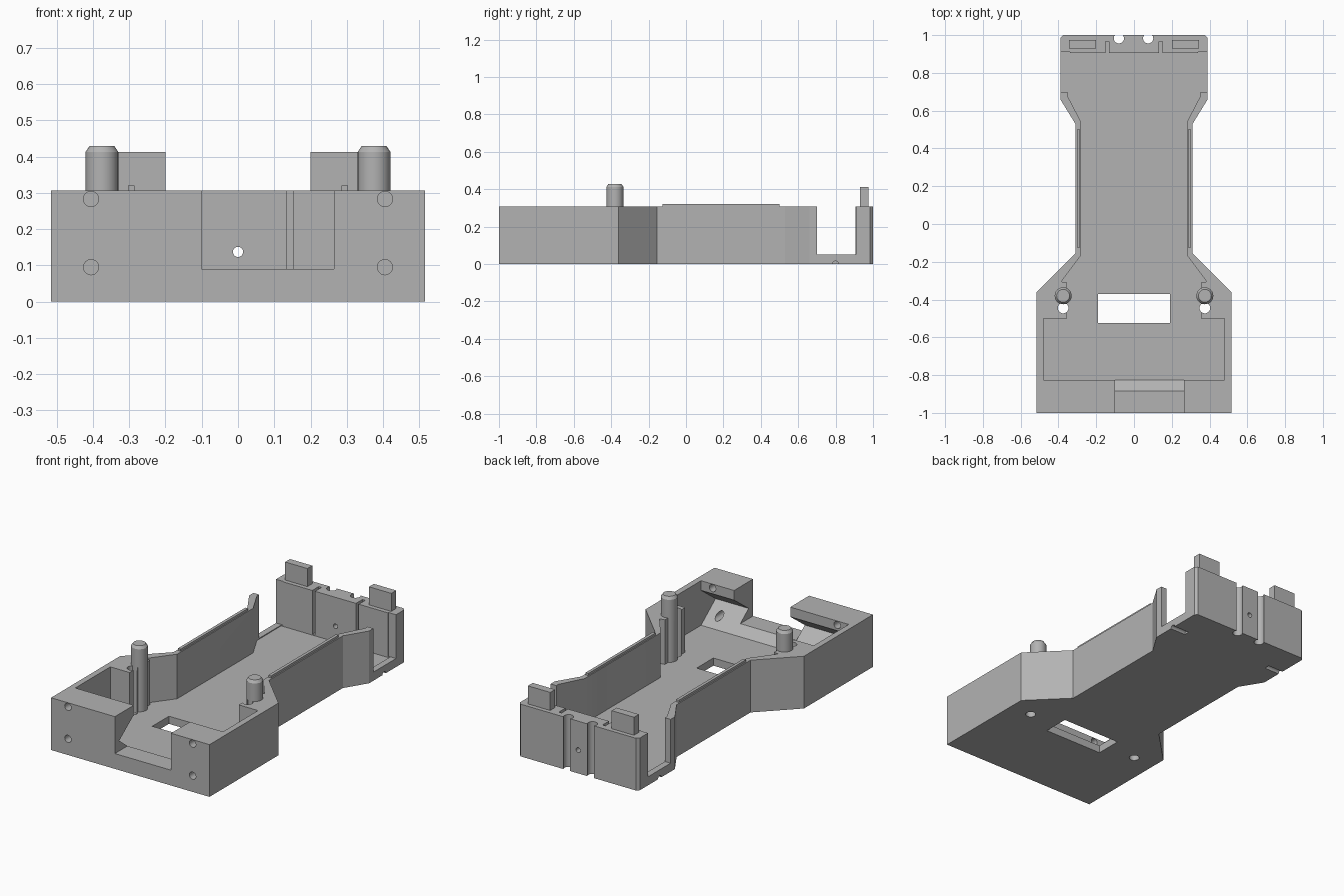
import bpy, bmesh, math
from mathutils import Vector

old = bpy.data.objects.get("Cube")
if old:
    bpy.data.objects.remove(old, do_unlink=True)

grey = bpy.data.materials.new("plain_grey")
grey.use_nodes = True
colour = (0.45, 0.45, 0.45, 1)
grey.diffuse_color = colour
grey.node_tree.nodes["Principled BSDF"].inputs["Base Color"].default_value = colour

FLOOR, RIM = 0.045, 0.307


def make(name, bm):
    bmesh.ops.recalc_face_normals(bm, faces=bm.faces)
    mesh = bpy.data.meshes.new(name)
    bm.to_mesh(mesh)
    bm.free()
    obj = bpy.data.objects.new(name, mesh)
    bpy.context.collection.objects.link(obj)
    mesh.materials.append(grey)
    return obj


def prism(name, points, low, high, axis="z"):
    """Extrude a 2D outline along an axis."""
    place = {"z": lambda a, b, c: (a, b, c),
             "x": lambda a, b, c: (c, a, b),
             "y": lambda a, b, c: (a, c, b)}[axis]
    bm = bmesh.new()
    face = bm.faces.new([bm.verts.new(place(a, b, low)) for a, b in points])
    out = bmesh.ops.extrude_face_region(bm, geom=[face])
    verts = [v for v in out["geom"] if isinstance(v, bmesh.types.BMVert)]
    bmesh.ops.translate(bm, verts=verts, vec=Vector(place(0, 0, high - low)))
    return make(name, bm)


def box(name, x0, x1, y0, y1, z0, z1):
    return prism(name, [(x0, y0), (x1, y0), (x1, y1), (x0, y1)], z0, z1)


def circle(a, b, r, n=32):
    return [(a + r * math.cos(2 * math.pi * i / n), b + r * math.sin(2 * math.pi * i / n))
            for i in range(n)]


def mirrored(half):
    return half + [(-x, y) for x, y in reversed(half)]


def cut(cutter):
    cutter.hide_render = True
    mod = tray.modifiers.new("cut", "BOOLEAN")
    mod.operation = "DIFFERENCE"
    mod.solver = "EXACT"
    mod.object = cutter
    bpy.context.view_layer.objects.active = tray
    bpy.ops.object.modifier_apply(modifier=mod.name)
    bpy.data.objects.remove(cutter, do_unlink=True)


# Tray body with narrow waist
outer = [(0.515, -1), (0.515, -0.36), (0.31, -0.155), (0.31, 0.53),
         (0.39, 0.66), (0.39, 0.985), (0.375, 1)]
tray = prism("tray_body", mirrored(outer), 0, RIM)

# Interior hollow
inner = [(0.48, -0.825), (0.48, -0.5), (0.355, -0.5), (0.355, -0.31), (0.385, -0.305),
         (0.28, -0.165), (0.28, 0.54), (0.353, 0.68), (0.353, 0.905)]
cut(prism("hollow", mirrored(inner), FLOOR, 0.5))

# V groove inside the front wall
cut(prism("front_groove", [(-0.8, FLOOR), (-0.825, FLOOR), (-0.96, 0.15),
                           (-0.825, 0.25), (-0.8, 0.25)], -0.48, 0.48, "x"))

# Front notch, floor window and rear side gaps
cut(box("front_notch", -0.1, 0.265, -1.1, -0.8, 0.09, 0.5))
cut(box("floor_window", -0.19, 0.19, -0.525, -0.37, -0.1, 0.2))
for s in (-1, 1):
    x0, x1 = sorted((s * 0.34, s * 0.5))
    cut(box("side_gap", x0, x1, 0.70, 0.91, 0.05, 0.5))
    # Screw holes in the front wall
    for z in (0.095, 0.283):
        cut(prism("screw_hole", circle(s * 0.405, z, 0.021), -1.1, -0.8, "y"))
    # Vertical holes beside the posts
    cut(prism("pin_hole", circle(s * 0.375, -0.445, 0.028), -0.1, 0.5))
    # Slots on the inner face of the rear wall
    cut(box("rear_slot", s * 0.142 - 0.009, s * 0.142 + 0.009, 0.89, 0.965, 0.05, 0.5))
    # Grooves under the side gaps
    x0, x1 = sorted((s * 0.29, s * 0.5))
    cut(prism("bottom_groove", circle(0.8, 0, 0.016), x0, x1, "x"))

# Cable channels and small hole through the rear wall
for x in (-0.08, 0.075):
    cut(prism("cable_channel", circle(x, 0.983, 0.027), -0.1, 0.5))
    cut(box("channel_mouth", x - 0.02, x + 0.02, 0.985, 1.1, -0.1, 0.5))
cut(prism("rear_hole", circle(0, 0.137, 0.014), 0.85, 1.1, "y"))

for side, s in (("left", 1), ("right", -1)):
    # Chamfered post
    bm = bmesh.new()
    rings = []
    for z, r in ((RIM - 0.02, 0.045), (0.413, 0.045), (0.429, 0.034)):
        rings.append([bm.verts.new((x, y, z)) for x, y in circle(s * 0.375, -0.38, r)])
    for a, b in zip(rings, rings[1:]):
        for i in range(len(a)):
            j = (i + 1) % len(a)
            bm.faces.new((a[i], a[j], b[j], b[i]))
    bm.faces.new(rings[0])
    bm.faces.new(rings[-1])
    make(side + "_post", bm)
    # Post stem standing out of the inner wall
    prism(side + "_post_stem", circle(s * 0.375, -0.38, 0.044), FLOOR - 0.01, RIM - 0.01)
    # Rear tab and thin rail along the waist
    x0, x1 = sorted((s * 0.2, s * 0.345))
    box(side + "_rear_tab", x0, x1, 0.93, 0.975, RIM - 0.02, 0.413)
    x0, x1 = sorted((s * 0.285, s * 0.303))
    box(side + "_waist_rail", x0, x1, -0.125, 0.5, RIM - 0.01, 0.32)

# Smooth round parts, sharp edges kept
bpy.ops.object.select_all(action="DESELECT")
for obj in bpy.context.collection.objects:
    if obj.type == "MESH" and grey.name in obj.data.materials:
        obj.select_set(True)
        bpy.context.view_layer.objects.active = obj
bpy.ops.object.shade_smooth_by_angle(angle=math.radians(30))
